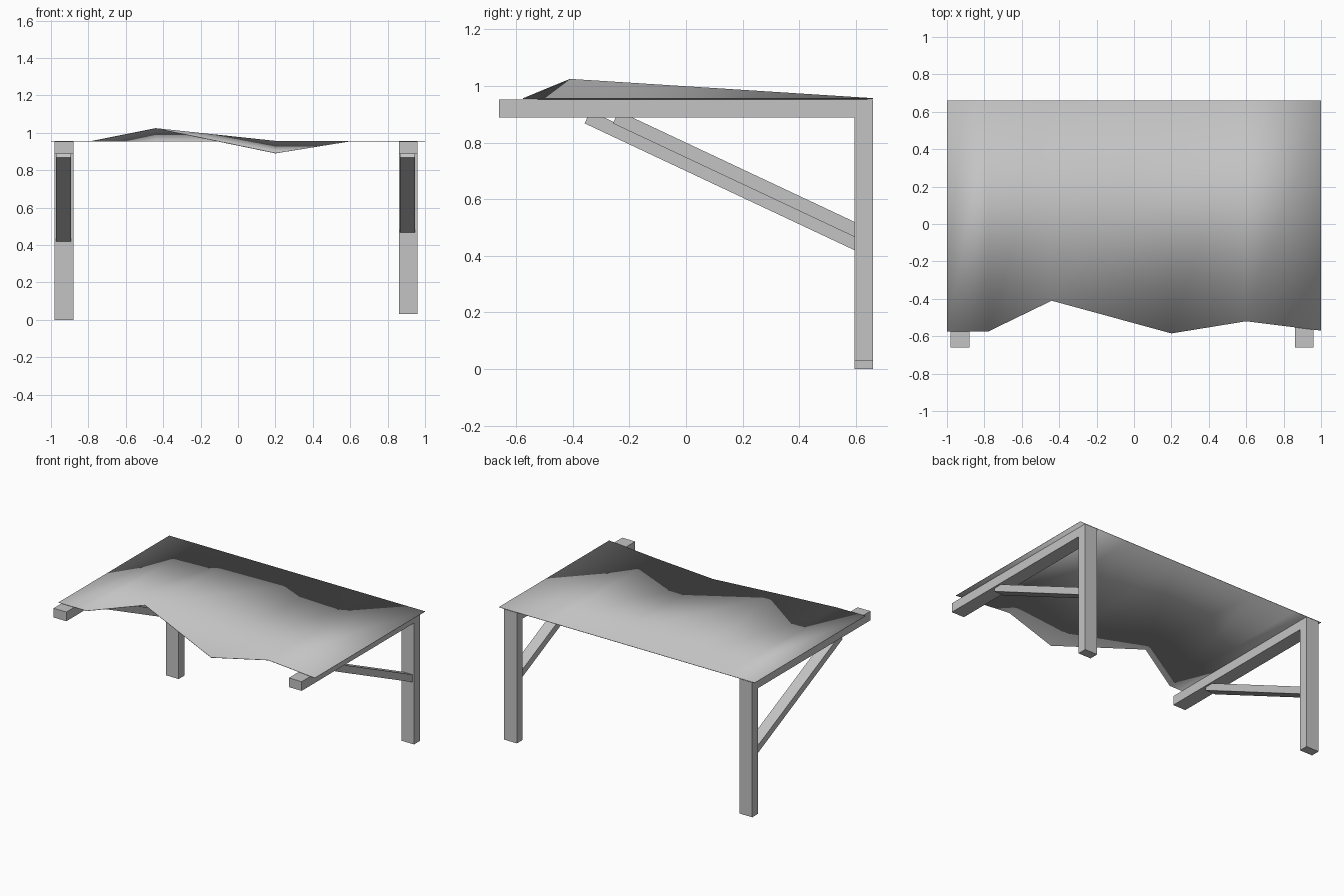
import bpy
import bmesh
from mathutils import Vector

default = bpy.data.objects.get("Cube")
if default:
    bpy.data.objects.remove(default, do_unlink=True)

# Single plain grey
grey = bpy.data.materials.new("plain_grey")
grey.use_nodes = True
colour = (0.55, 0.55, 0.55, 1)
grey.diffuse_color = colour
grey.node_tree.nodes["Principled BSDF"].inputs["Base Color"].default_value = colour


def finish(name, bm):
    bmesh.ops.recalc_face_normals(bm, faces=bm.faces)
    mesh = bpy.data.meshes.new(name)
    bm.to_mesh(mesh)
    bm.free()
    mesh.materials.append(grey)
    obj = bpy.data.objects.new(name, mesh)
    bpy.context.collection.objects.link(obj)
    return obj


def side_profile(name, points, x0, x1):
    """Extrude a (y, z) outline between two x positions."""
    bm = bmesh.new()
    face = bm.faces.new([bm.verts.new((x0, y, z)) for y, z in points])
    moved = bmesh.ops.extrude_face_region(bm, geom=[face])["geom"]
    verts = [v for v in moved if isinstance(v, bmesh.types.BMVert)]
    bmesh.ops.translate(bm, verts=verts, vec=(x1 - x0, 0, 0))
    return finish(name, bm)


def rectangle(y0, y1, z0, z1):
    return [(y0, z0), (y1, z0), (y1, z1), (y0, z1)]


POST_FRONT, BACK, TOP, BEAM_BOTTOM = 0.595, 0.66, 0.957, 0.888
SLOPE, BRACE_THICK = -0.47, 0.048

# Two frames: back post, cantilever beam and diagonal brace
for side, x, foot, brace_z in (("right", -0.98, 0.0, 0.42), ("left", 0.86, 0.03, 0.467)):
    side_profile(side + "_post", rectangle(POST_FRONT, BACK, foot, TOP - 0.004), x, x + 0.1)
    side_profile(side + "_beam", rectangle(-BACK, POST_FRONT, BEAM_BOTTOM, TOP - 0.004), x, x + 0.1)

    along = Vector((-1, -SLOPE)).normalized()
    across = Vector((along.y, -along.x)) * BRACE_THICK
    low = Vector((POST_FRONT, brace_z))
    length = (0.868 - brace_z) / along.y
    inner = low - along * 0.03
    tip = low + along * length
    outline = [inner, tip, tip + across, inner + across]
    side_profile(side + "_brace", outline, x + 0.007, x + 0.087)

# Thin roof sheet with a bent front edge and straight back edge
front_edge = [(-1, -0.575, TOP), (-0.78, -0.575, TOP), (-0.44, -0.41, 1.025),
              (0.2, -0.585, 0.893), (0.6, -0.52, TOP), (1, -0.57, TOP)]
bm = bmesh.new()
front = [bm.verts.new(p) for p in front_edge]
back = [bm.verts.new((p[0], BACK, TOP)) for p in front_edge]
for i in range(len(front) - 1):
    bm.faces.new((front[i], front[i + 1], back[i + 1], back[i]))
sheet = finish("roof_sheet", bm)
if sheet.data.polygons[0].normal.z < 0:
    sheet.data.flip_normals()
solid = sheet.modifiers.new("thickness", "SOLIDIFY")
solid.thickness = 0.003
solid.offset = -1

bpy.ops.object.select_all(action="DESELECT")
sheet.select_set(True)
bpy.context.view_layer.objects.active = sheet
bpy.ops.object.shade_smooth_by_angle()
